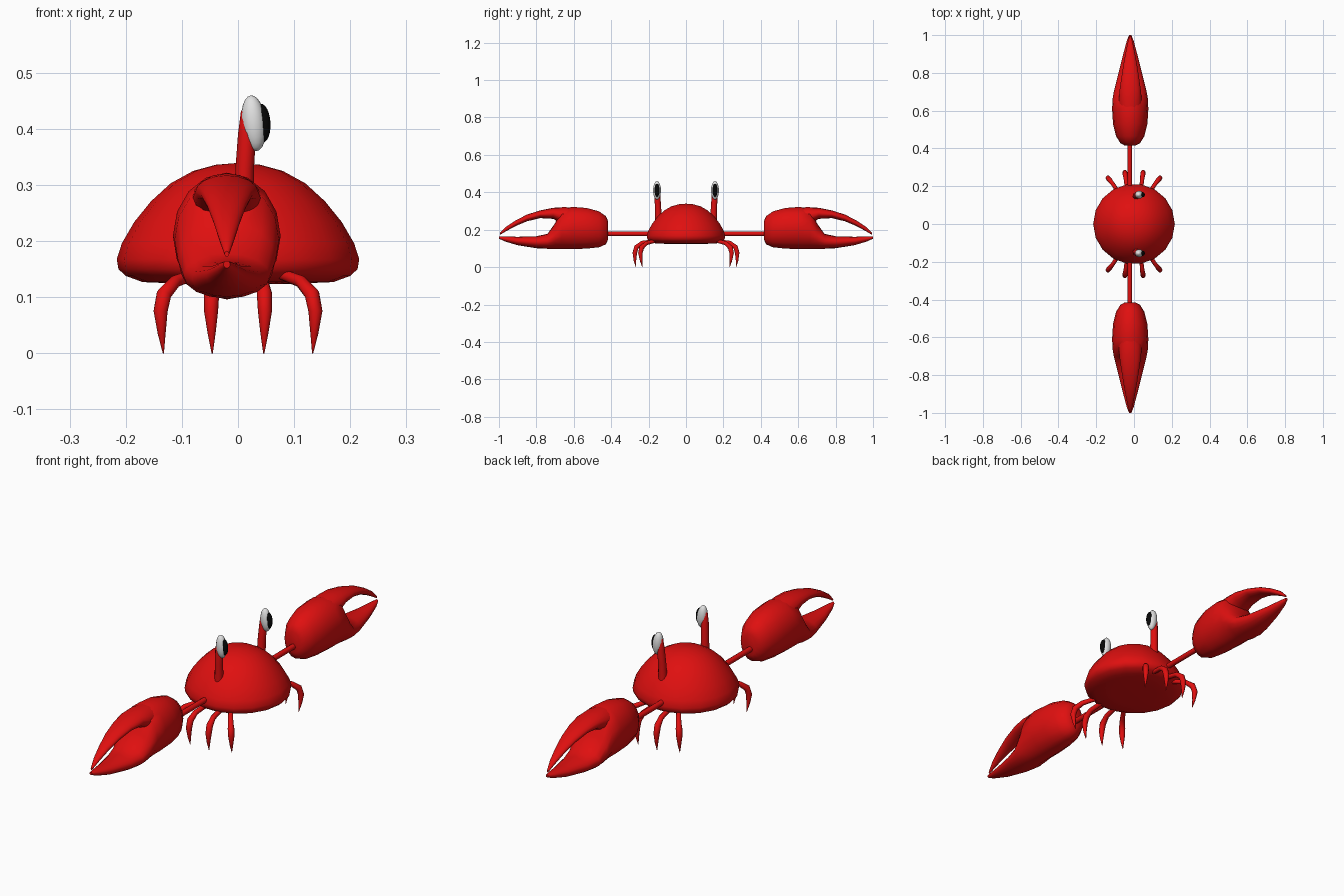
import bpy, bmesh, math
from mathutils import Vector, Matrix

if "Cube" in bpy.data.objects:
    bpy.data.objects.remove(bpy.data.objects["Cube"])


def material(name, col):
    m = bpy.data.materials.new(name)
    m.diffuse_color = (*col, 1)
    m.use_nodes = True
    m.node_tree.nodes["Principled BSDF"].inputs["Base Color"].default_value = m.diffuse_color
    return m


RED = material("shell red", (0.74, 0.005, 0.005))
WHITE = material("eye white", (0.75, 0.75, 0.75))
BLACK = material("pupil black", (0.002, 0.002, 0.002))


def finish(name, bm, mat, angle=45):
    bmesh.ops.recalc_face_normals(bm, faces=bm.faces[:])
    me = bpy.data.meshes.new(name)
    bm.to_mesh(me)
    bm.free()
    me.materials.append(mat)
    ob = bpy.data.objects.new(name, me)
    bpy.context.collection.objects.link(ob)
    bpy.ops.object.select_all(action='DESELECT')
    bpy.context.view_layer.objects.active = ob
    ob.select_set(True)
    bpy.ops.object.shade_smooth_by_angle(angle=math.radians(angle))
    return ob


def loft(name, rings, mat):
    """Skin a list of rings (lists of points) and cap both ends."""
    bm = bmesh.new()
    vs = [[bm.verts.new(p) for p in r] for r in rings]
    n = len(vs[0])
    for a, b in zip(vs, vs[1:]):
        for i in range(n):
            j = (i + 1) % n
            bm.faces.new((a[i], a[j], b[j], b[i]))
    bm.faces.new(vs[0])
    bm.faces.new(vs[-1])
    return finish(name, bm, mat)


def circle(c, u, v, n):
    return [c + u * math.cos(2 * math.pi * i / n) + v * math.sin(2 * math.pi * i / n)
            for i in range(n)]


def tube(name, pts, mat, n=10):
    """Round tube along (x, y, z, radius) points."""
    ps = [Vector(p[:3]) for p in pts]
    rings = []
    for k, p in enumerate(ps):
        d = (ps[min(k + 1, len(ps) - 1)] - ps[max(k - 1, 0)]).normalized()
        x = Vector((1, 0, 0))
        u = (x - d * x.dot(d)).normalized()
        rings.append(circle(p, u * pts[k][3], d.cross(u) * pts[k][3], n))
    return loft(name, rings, mat)


def claw_part(name, secs, s, n=16):
    """Elliptical sections (y, z low, z high, half width) along y."""
    rings = [circle(Vector((-0.02, s * y, (lo + hi) / 2)), Vector((w, 0, 0)),
                    Vector((0, 0, (hi - lo) / 2)), n) for y, lo, hi, w in secs]
    return loft(name, rings, RED)


def ellipsoid(name, c, r, mat, tilt=0):
    bm = bmesh.new()
    bmesh.ops.create_uvsphere(bm, u_segments=16, v_segments=12, radius=1)
    bm.transform(Matrix.Translation(c) @ Matrix.Rotation(tilt, 4, 'Y') @ Matrix.Diagonal((*r, 1)))
    return finish(name, bm, mat, 60)


# Domed body shell
profile = [(0.004, 0.339), (0.04, 0.336), (0.08, 0.325), (0.12, 0.303), (0.155, 0.271),
           (0.185, 0.234), (0.207, 0.196), (0.216, 0.168), (0.213, 0.15), (0.2, 0.138),
           (0.17, 0.127), (0.1, 0.124)]
loft("body", [circle(Vector((0, 0, z)), Vector((r, 0, 0)), Vector((0, r * 0.985, 0)), 18)
              for r, z in profile], RED)

PALM = [(0.416, 0.15, 0.245, 0.03), (0.428, 0.122, 0.272, 0.052), (0.465, 0.106, 0.298, 0.075),
        (0.53, 0.099, 0.316, 0.091), (0.61, 0.096, 0.322, 0.096), (0.665, 0.096, 0.308, 0.093),
        (0.70, 0.097, 0.235, 0.087), (0.74, 0.098, 0.178, 0.077), (0.80, 0.101, 0.165, 0.062),
        (0.90, 0.117, 0.162, 0.037), (0.97, 0.138, 0.164, 0.018), (1.0, 0.152, 0.165, 0.006)]
FINGER = [(0.58, 0.20, 0.315, 0.06), (0.65, 0.225, 0.321, 0.062), (0.71, 0.258, 0.317, 0.056),
          (0.78, 0.262, 0.303, 0.046), (0.85, 0.245, 0.281, 0.035), (0.91, 0.22, 0.25, 0.024),
          (0.96, 0.193, 0.217, 0.014), (0.995, 0.172, 0.182, 0.004)]

for s, side in ((-1, "right"), (1, "left")):
    # Arm and claw
    tube(side + "_arm", [(-0.022, s * 0.15, 0.178, 0.012), (-0.022, s * 0.45, 0.178, 0.012)], RED)
    claw_part(side + "_claw_palm", PALM, s)
    claw_part(side + "_claw_finger", FINGER, s)
    # Eye on its stalk, looking along +x
    tube(side + "_eye_stalk", [(0.010, s * 0.147, 0.25, 0.018), (0.012, s * 0.15, 0.33, 0.0165),
                               (0.016, s * 0.154, 0.39, 0.016), (0.016, s * 0.155, 0.43, 0.011),
                               (0.014, s * 0.155, 0.447, 0.002)], RED, 12)
    ellipsoid(side + "_eye", (0.028, s * 0.155, 0.41), (0.022, 0.021, 0.05), WHITE, -0.1)
    ellipsoid(side + "_pupil", (0.042, s * 0.155, 0.41), (0.016, 0.014, 0.035), BLACK, -0.05)
    # Four bent legs
    for m in (-1, 1):
        tube(side + "_outer_leg", [(m * 0.08, s * 0.165, 0.14, 0.010), (m * 0.112, s * 0.212, 0.128, 0.011),
                                   (m * 0.132, s * 0.237, 0.105, 0.0135), (m * 0.138, s * 0.244, 0.075, 0.0125),
                                   (m * 0.136, s * 0.24, 0.035, 0.007), (m * 0.133, s * 0.233, 0, 0.001)], RED)
        tube(side + "_inner_leg", [(m * 0.036, s * 0.17, 0.14, 0.010), (m * 0.043, s * 0.235, 0.13, 0.011),
                                   (m * 0.047, s * 0.265, 0.107, 0.0135), (m * 0.048, s * 0.274, 0.075, 0.0125),
                                   (m * 0.047, s * 0.273, 0.035, 0.007), (m * 0.046, s * 0.268, 0, 0.001)], RED)
